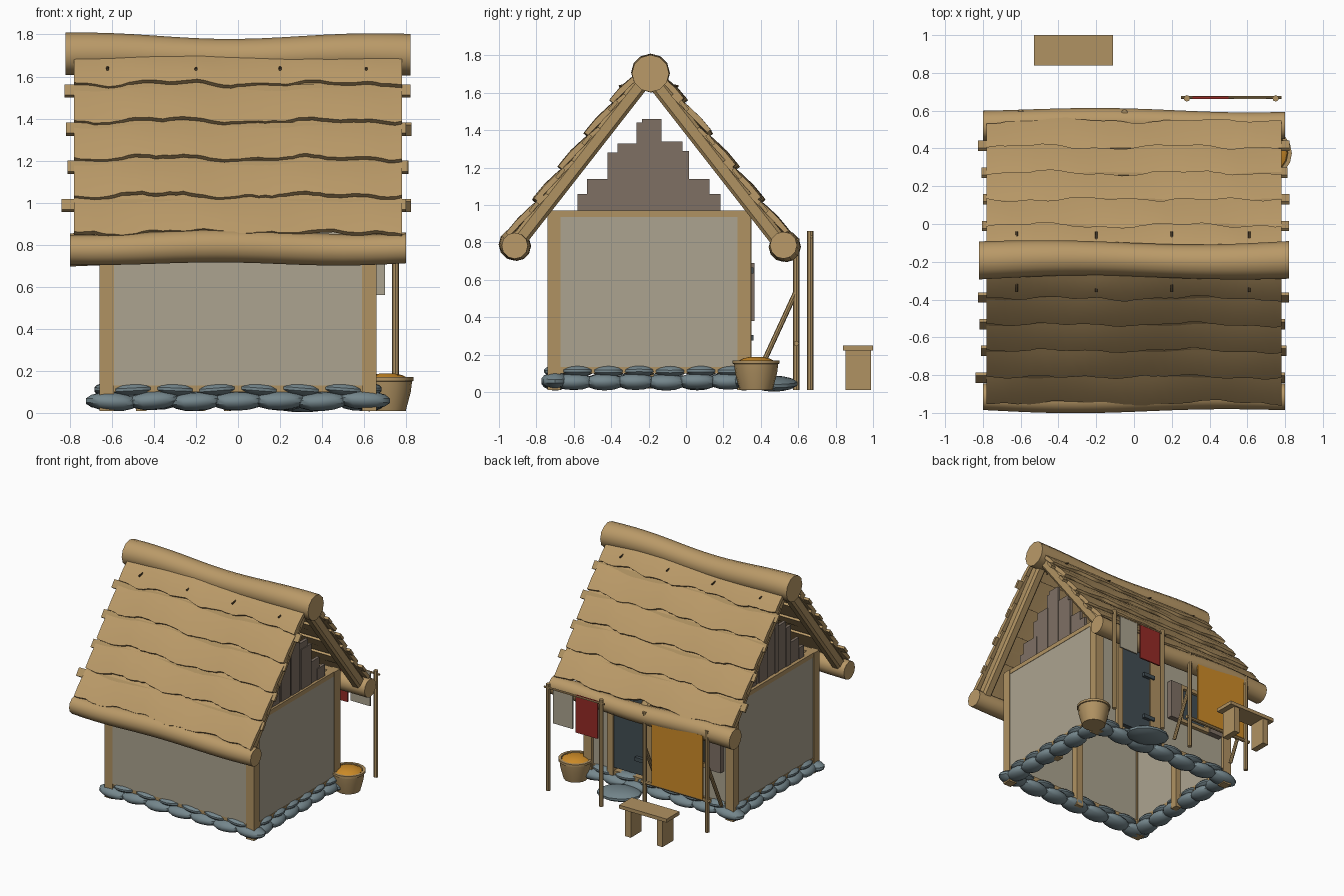
import bpy, bmesh, math, random
from mathutils import Vector, Matrix

if "Cube" in bpy.data.objects:
    bpy.data.objects.remove(bpy.data.objects["Cube"])
random.seed(4)
R = random.uniform

def mat(name, r, g, b):
    m = bpy.data.materials.new(name)
    m.diffuse_color = [((c / 255 + .055) / 1.055) ** 2.4 for c in (r, g, b)] + [1]
    m.use_nodes = True
    m.node_tree.nodes["Principled BSDF"].inputs["Base Color"].default_value = m.diffuse_color
    return m
THATCH = mat("straw", 186, 154, 104)
WOOD = mat("timber", 176, 146, 98)
STONE = mat("field stone", 116, 134, 140)
PLASTER = mat("plaster", 172, 164, 144)
PLANK = mat("weathered plank", 126, 112, 100)
SLATE = mat("slate blue door", 66, 78, 84)
ORANGE = mat("orange", 206, 140, 40)
RED = mat("red cloth", 150, 42, 38)
CORD = mat("dark cord", 84, 68, 46)

def finish(name, bm, m, smooth=False):
    bmesh.ops.recalc_face_normals(bm, faces=bm.faces)
    me = bpy.data.meshes.new(name)
    bm.to_mesh(me); bm.free()
    me.materials.append(m)
    ob = bpy.data.objects.new(name, me)
    bpy.context.collection.objects.link(ob)
    if smooth:
        bpy.ops.object.select_all(action='DESELECT')
        ob.select_set(True)
        bpy.context.view_layer.objects.active = ob
        bpy.ops.object.shade_smooth_by_angle(angle=math.radians(40))
    return ob

def add_box(bm, x, y, z):
    c = Vector((sum(x) / 2, sum(y) / 2, sum(z) / 2))
    s = Matrix.Diagonal((x[1] - x[0], y[1] - y[0], z[1] - z[0], 1))
    bmesh.ops.create_cube(bm, size=1, matrix=Matrix.Translation(c) @ s)

def boxes(name, m, *specs):
    bm = bmesh.new()
    for s in specs:
        add_box(bm, *s)
    return finish(name, bm, m)

def loft(bm, rings):
    rows = [[bm.verts.new(p) for p in r] for r in rings]
    n = len(rows[0])
    for a, b in zip(rows, rows[1:]):
        for i in range(n):
            bm.faces.new((a[i], a[(i + 1) % n], b[(i + 1) % n], b[i]))
    bm.faces.new(rows[0]); bm.faces.new(rows[-1])

def poles(name, m, r, *ends, sides=8):
    bm = bmesh.new()
    for a, b in ends:
        a, b = Vector(a), Vector(b)
        q = (b - a).to_track_quat('Z', 'Y')
        loft(bm, [[p + q @ Vector((r * math.cos(t), r * math.sin(t), 0))
                   for t in [2 * math.pi * i / sides for i in range(sides)]] for p in (a, b)])
    return finish(name, bm, m, True)

# --- roof: point at slope distance s and offset d from the rafter line
RY, RZ = -.2, 1.7
def roof(x, s, d, side):
    return Vector((x, RY + side * (.615 * s + .788 * d), RZ - .788 * s + .615 * d))

# thatch layers with ragged lower edges
for side, label in ((-1, "front"), (1, "back")):
    for k in range(5):
        bm = bmesh.new()
        ph, rings = R(0, 6), []
        for i in range(49):
            x = -.78 + 1.56 * i / 48
            s0 = max(0, .225 * k - .06)
            s1 = .22 + .225 * k + .012 * math.sin(9 * x + ph) + .008 * math.sin(23 * x + 2 * ph) + R(-.004, .004)
            lift = .006 * math.sin(7 * x + 2 * ph)
            top = [roof(x, s0 + (s1 - s0) * t, .04 + (.035 + lift) * math.sin(t * 1.7), side) for t in (0, .35, .7, 1)]
            low = [roof(x, s0 + (s1 - s0) * t, .022 + (.028 + lift) * t, side) for t in (1, .5, 0)]
            rings.append(top + low)
        loft(bm, rings)
        finish(f"{label}_thatch_layer_{k + 1}", bm, THATCH, True)

# wavy straw rolls at ridge and eaves
def roll(name, y, z, r, half, ph):
    bm, rings = bmesh.new(), []
    for i in range(17):
        x = -half + 2 * half * i / 16
        rr = r * (1 + .07 * math.cos(3 * x + ph))
        cy, cz = y + .01 * math.sin(4 * x + ph), z + .01 * math.sin(5 * x + ph + 2)
        rings.append([(x, cy + rr * math.cos(t), cz + rr * math.sin(t))
                      for t in [2 * math.pi * j / 12 for j in range(12)]])
    loft(bm, rings)
    finish(name, bm, THATCH, True)
roll("ridge_roll", -.19, 1.7, .095, .82, 3)
roll("front_eave_roll", -.915, .785, .074, .80, 0)
roll("back_eave_roll", .53, .775, .074, .80, 2)

# cord loops pinning the ridge roll
poles("ridge_ties", CORD, .007, *[(roof(x, .09, .035, s), roof(x, .15, .085, s))
      for x in (-.62, -.2, .2, .61) for s in (-1, 1)], sides=6)

# rafters and batten ends
bm = bmesh.new()
for x in (-.72, 0, .72):
    for s in (-1, 1):
        loft(bm, [[roof(x + a * .04, q, b * .042, s) for a, b in
                   ((-1, -.6), (-.6, -1), (.6, -1), (1, -.6), (1, .6), (.6, 1), (-.6, 1), (-1, .6))]
                  for q in (.03, 1.14)])
finish("rafters", bm, WOOD)
bm = bmesh.new()
for s in (-1, 1):
    for q in (.25, .48, .71, .94):
        a, b = -R(.795, .84), R(.795, .825)
        loft(bm, [[roof(x, q + u * .032, .045 + v * .01, s) for u, v in ((-1, -1), (1, -1), (1, 1), (-1, 1))]
                  for x in (a, b)])
finish("roof_battens", bm, WOOD)

# --- timber frame
boxes("corner_posts", WOOD, *[((x - .035, x + .035), (y - .035, y + .035), (.01, .96))
      for x in (-.625, .625) for y in (-.705, .31)])
boxes("top_and_sill_beams", WOOD,
      *[((-.66, .66), (y - .03, y + .03), z) for y in (-.7, .305) for z in ((.935, .97), (.1, .135))],
      *[((x - .03, x + .03), (-.74, .345), z) for x in (-.625, .625) for z in ((.935, .97), (.1, .135))])
boxes("inner_studs", WOOD, ((-.03, .03), (-.68, -.63), (.02, .94)),
      *[((x - .025, x + .025), (-.23, -.17), (.02, .94)) for x in (-.58, .58)])

# plaster panels
boxes("plaster_walls", PLASTER, ((-.6, .6), (-.735, -.68), (.13, .94)),
      ((.6, .652), (-.69, .295), (.13, .94)), ((-.652, -.6), (-.69, .295), (.13, .94)),
      ((-.6, .08), (.28, .32), (.13, .94)), ((.42, .6), (.28, .32), (.13, .94)))

# stepped gable boards: y0, y1, top
GABLE = ((-.58, -.52, 1.06), (-.53, -.38, 1.14), (-.42, -.36, 1.28), (-.365, -.25, 1.33), (-.265, -.22, 1.44),
         (-.235, -.13, 1.46), (-.13, -.02, 1.34), (-.11, .015, 1.29), (.015, .125, 1.14), (.09, .185, 1.06))
boxes("gable_boards", PLANK, *[((s * .62 - .012 + .006 * (i % 2), s * .62 + .012 + .006 * (i % 2)), (a, b), (.965, t))
      for s in (-1, 1) for i, (a, b, t) in enumerate(GABLE)])

# door with frame and hinges
boxes("door", SLATE, ((.13, .4), (.3, .335), (.16, .9)))
boxes("door_frame", WOOD, ((.04, .13), (.28, .35), (.1, .94)), ((.4, .45), (.28, .35), (.1, .94)),
      ((.04, .45), (.28, .35), (.89, .94)))
boxes("door_hinges", SLATE, *[((.1, .2), (.335, .362), (z - .015, z + .015)) for z in (.29, .65)])

# window with shutters
boxes("window_pane", SLATE, ((-.42, -.18), (.31, .326), (.4, .68)))
boxes("window_frame", WOOD, ((-.44, -.16), (.31, .35), (.38, .41)), ((-.44, -.16), (.31, .35), (.67, .7)),
      ((-.44, -.41), (.31, .35), (.38, .7)), ((-.19, -.16), (.31, .35), (.38, .7)))
boxes("shutters", PLANK, ((-.56, -.44), (.32, .365), (.38, .69)), ((-.16, -.06), (.32, .365), (.38, .69)))

# --- foundation stones in two rows
bm = bmesh.new()
def stone(x, y, z, rx, ry, rz):
    mtx = Matrix.Translation((x, y, z)) @ Matrix.Rotation(R(-.08, .08), 4, 'Y') @ Matrix.Diagonal((rx, ry, rz, 1))
    bmesh.ops.create_uvsphere(bm, u_segments=12, v_segments=7, radius=1, matrix=mtx)
for y in (-.7, .31):
    for i in range(7):
        stone(-.6 + .2 * i, y, .057 + R(-.005, .005), .127, .075, .045)
        if i < 6:
            stone(-.5 + .2 * i, y, .112, .1, .06, .03)
for x in (-.625, .625):
    for i in range(6):
        stone(x, -.6 + .165 * i, .057 + R(-.005, .005), .075, .11, .045)
        stone(x, -.58 + .165 * i, .112, .06, .09, .03)
stone(.26, .47, .045, .18, .13, .04)
finish("foundation_and_step_stones", bm, STONE, True)

# --- basket of oranges
def lathe(name, m, cx, cy, prof):
    bm = bmesh.new()
    loft(bm, [[(cx + r * math.cos(t), cy + r * math.sin(t), z) for t in
               [2 * math.pi * j / 16 for j in range(16)]] for r, z in prof])
    finish(name, bm, m, True)
lathe("basket", WOOD, .71, .375, ((.088, .01), (.112, .1), (.118, .15), (.126, .152), (.126, .17), (.105, .17), (.1, .13)))
lathe("basket_fill", ORANGE, .71, .375, ((.106, .14), (.1, .165), (.07, .18), (.03, .188)))

# --- clothes line with two cloths
poles("line_posts", WOOD, .017, *[((x, .665, .01), (x, .665, .86)) for x in (.28, .75)])
poles("line_rod", WOOD, .008, ((.25, .67, .83), (.78, .67, .83)))
boxes("linen_cloth", PLASTER, ((.53, .7), (.662, .674), (.56, .835)))
boxes("red_cloth", RED, ((.31, .5), (.662, .674), (.54, .838)))

# --- drying rack with orange hide
poles("rack_posts", WOOD, .017, *[((x, .59, .01), (x, .59, .82)) for x in (-.6, -.05)])
poles("rack_bars", WOOD, .014, *[((-.63, .59, z), (-.02, .59, z)) for z in (.26, .78)])
poles("rack_braces", WOOD, .014, *[((x, .41, .15), (x, .59, .54)) for x in (-.6, -.05)])
boxes("orange_hide", ORANGE, ((-.57, -.12), (.594, .606), (.265, .775)))

# --- bench
boxes("bench_seat", WOOD, ((-.53, -.11), (.84, 1), (.222, .25)))
boxes("bench_legs", WOOD, *[((x - .025, x + .025), (.852, .988), (.01, .225)) for x in (-.46, -.18)])
